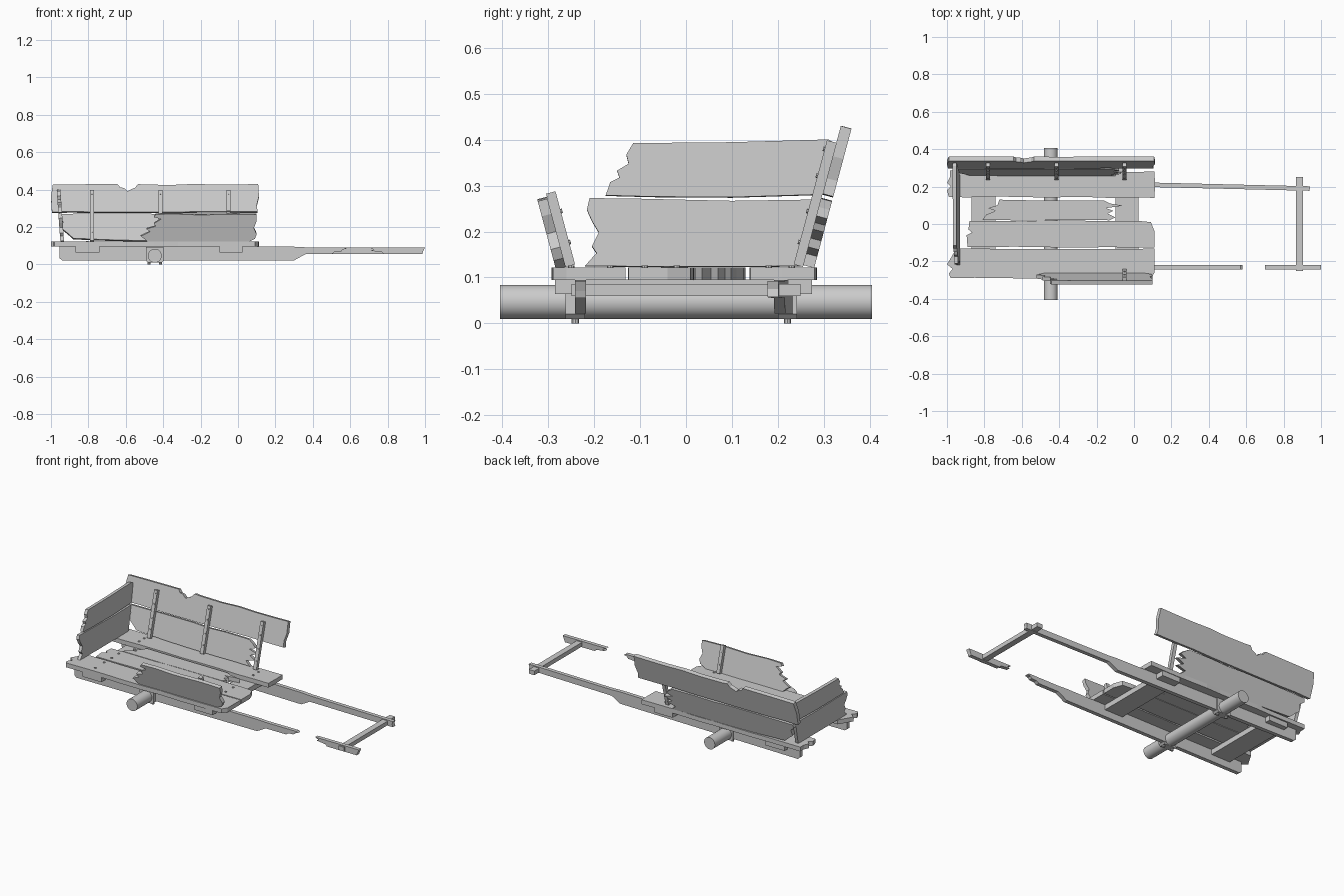
import bpy, bmesh, math, random
from mathutils import Matrix, Vector

if "Cube" in bpy.data.objects:
    bpy.data.objects.remove(bpy.data.objects["Cube"])

random.seed(4)


def frame(origin, u, v):
    u, v = Vector(u).normalized(), Vector(v).normalized()
    m = Matrix((u, v, u.cross(v))).transposed().to_4x4()
    m.translation = Vector(origin)
    return m


def roughen(pts, amp, step=0.12):
    # split long edges and jitter the new points for worn timber edges
    out = []
    for i, p in enumerate(pts):
        a, b = Vector(p), Vector(pts[(i + 1) % len(pts)])
        n = max(1, int((b - a).length / step))
        out.append(a)
        for k in range(1, n):
            q = a.lerp(b, (k + random.uniform(-.3, .3)) / n)
            out.append(q + Vector((0, random.uniform(-amp, amp))))
    return out


def prism(name, pts, m, w0, w1, rough=0.0):
    if rough:
        pts = roughen(pts, rough)
    bm = bmesh.new()
    f = bm.faces.new([bm.verts.new(m @ Vector((p[0], p[1], w0))) for p in pts])
    ex = bmesh.ops.extrude_face_region(bm, geom=[f])
    vs = [e for e in ex["geom"] if isinstance(e, bmesh.types.BMVert)]
    bmesh.ops.translate(bm, verts=vs, vec=m.to_3x3() @ Vector((0, 0, w1 - w0)))
    bmesh.ops.recalc_face_normals(bm, faces=bm.faces[:])
    me = bpy.data.meshes.new(name)
    bm.to_mesh(me)
    bm.free()
    ob = bpy.data.objects.new(name, me)
    bpy.context.collection.objects.link(ob)
    return ob


def rect(u0, u1, v0, v1):
    return [(u0, v0), (u1, v0), (u1, v1), (u0, v1)]


def cylinder(name, r, depth, m, verts):
    bpy.ops.mesh.primitive_cylinder_add(radius=r, depth=depth, vertices=verts)
    ob = bpy.context.object
    ob.name = name
    ob.matrix_world = m
    bpy.ops.object.shade_smooth_by_angle(angle=math.radians(35))
    return ob


FLOOR = frame((0, 0, 0), (1, 0, 0), (0, 1, 0))
FRONT = frame((0, -.23, 0), (1, 0, 0), (0, 0, 1))
BACK = frame((0, .2118, 0), (1, -.0237, 0), (0, 0, 1))
s, c = math.sin(math.radians(15)), math.cos(math.radians(15))
BACK_SIDE = frame((0, .255, .123), (1, 0, 0), (0, s, c))
FRONT_SIDE = frame((0, -.262, .123), (1, 0, 0), (0, -s, c))
TAIL = frame((-.95, 0, .122), (0, 1, 0), (-.07, 0, 1))

# axle
cylinder("axle", .037, .81, Matrix.Translation((-.445, 0, .047)) @ Matrix.Rotation(math.pi / 2, 4, 'X'), 24)

# side rails running forward into the pulling shafts
rail_low = [(-.955, .095), (-.955, .034), (-.94, .022), (.3, .022), (.36, .055)]
rail_top = [(.36, .092), (.3, .095)]
prism("back_rail", rail_low + [(.94, .057), (.935, .075), (.94, .092)] + rail_top, BACK, -.012, .012)
prism("front_rail", rail_low + [(.5, .055), (.515, .066), (.55, .068), (.56, .08), (.58, .084), (.57, .092)]
      + rail_top, FRONT, -.012, .012)
prism("broken_shaft_tip", [(.70, .092), (.725, .08), (.71, .073), (.77, .066), (.78, .055), (.985, .055),
      (.99, .07), (1.0, .092)], FRONT, -.012, .012)
prism("shaft_crossbar", rect(.867, .904, -.25, .25), FLOOR, .06, .086, .002)

# axle brackets and their bolts
for side, y in (("front", -.241), ("back", .221)):
    m = frame((-.445, y, 0), (1, 0, 0), (0, 0, 1))
    prism(side + "_axle_bracket", [(-.048, .094), (-.048, .02), (-.038, .01), (.038, .01), (.048, .02),
          (.048, .094)], m, -.021, .021)
    for dx in (-.03, .03):
        cylinder(side + "_bracket_bolt", .008, .012, Matrix.Translation((-.445 + dx, y, .006)), 8)

# cross beams
for name, x0, x1 in (("rear_cross_beam", -.87, -.74), ("front_cross_beam", -.1, .025)):
    prism(name, rect(x0, x1, -.285, .275), FLOOR, .064, .0955)

# floor planks
planks = [
    [(-.99, .145), (.11, .14), (.112, .21), (.11, .28), (-.985, .285), (-.985, .25), (-1, .22), (-.98, .2), (-1, .18)],
    [(-.81, .022), (-.13, .02), (-.1, .035), (-.14, .055), (-.11, .07), (-.15, .085), (-.06, .098), (-.13, .11),
     (-.16, .125), (-.72, .13), (-.73, .1), (-.78, .085), (-.74, .07), (-.79, .05)],
    [(-.89, -.122), (.11, -.125), (.11, -.04), (.09, .01), (.03, .016), (-.88, .015), (-.885, -.03), (-.865, -.045),
     (-.895, -.06)],
    [(-.98, -.29), (.09, -.29), (.11, -.26), (.11, -.132), (-.95, -.132), (-.99, -.2), (-1, -.215), (-.97, -.24),
     (-.99, -.265)],
]
for i, p in enumerate(planks):
    prism("floor_plank_%d" % (i + 1), p, FLOOR, .095, .122, .003)
for x in (-.805, -.02):
    for y in (.23, .18, -.02, -.09, -.165, -.25):
        cylinder("floor_nail", .007, .006, Matrix.Translation((x, y, .123)), 8)

# back side boards, upper one notched
prism("back_side_upper_board", [(-.995, .163), (.105, .165), (.1, .2), (.112, .25), (.108, .318), (-.5, .315),
      (-.535, .318), (-.55, .298), (-.57, .29), (-.59, .278), (-.61, .296), (-.63, .3), (-.645, .318), (-.99, .315),
      (-1, .25)], BACK_SIDE, -.024, 0, .003)
prism("back_side_lower_board", [(-.88, .018), (-.7, .01), (-.55, .006), (-.1, .004), (-.13, .03), (-.07, .045),
      (-.11, .065), (-.06, .085), (-.12, .1), (-.08, .115), (-.1, .135), (-.13, .154), (-.955, .153), (-.96, .13),
      (-.935, .11), (-.94, .07), (-.915, .05)], BACK_SIDE, -.024, 0, .003)

# front side board, broken short
prism("front_side_board", [(-.48, 0), (.05, 0), (.09, .02), (.1, .045), (.085, .08), (.1, .12), (.1, .154),
      (-.44, .156), (-.45, .14), (-.41, .13), (-.45, .105), (-.44, .09), (-.49, .075), (-.47, .06), (-.52, .035),
      (-.5, .02)], FRONT_SIDE, 0, .022, .003)

# side posts with nails
for i, x in enumerate((-.78, -.415, -.05)):
    prism("back_side_post_%d" % (i + 1), rect(x - .011, x + .011, 0, .28), BACK_SIDE, 0, .021)
    for v in (.05, .12, .2, .26):
        cylinder("post_nail", .005, .005, BACK_SIDE @ Matrix.Translation((x, v, .022)), 8)
prism("front_side_post", rect(-.061, -.039, 0, .165), FRONT_SIDE, -.021, 0)
for v in (.05, .12):
    cylinder("post_nail", .005, .005, FRONT_SIDE @ Matrix.Translation((-.05, v, -.022)), 8)

# tail boards
prism("tail_lower_board", [(-.22, .002), (.255, .002), (.275, .07), (.295, .147), (.1, .144), (-.21, .15),
      (-.216, .125), (-.205, .1), (-.19, .075), (-.205, .045), (-.195, .03)], TAIL, 0, .02, .002)
prism("tail_upper_board", [(-.175, .156), (.1, .152), (.297, .158), (.315, .22), (.325, .27), (.31, .278), (.1, .272),
      (-.115, .27), (-.13, .245), (-.125, .225), (-.15, .21), (-.145, .195), (-.165, .185)], TAIL, 0, .02, .002)
